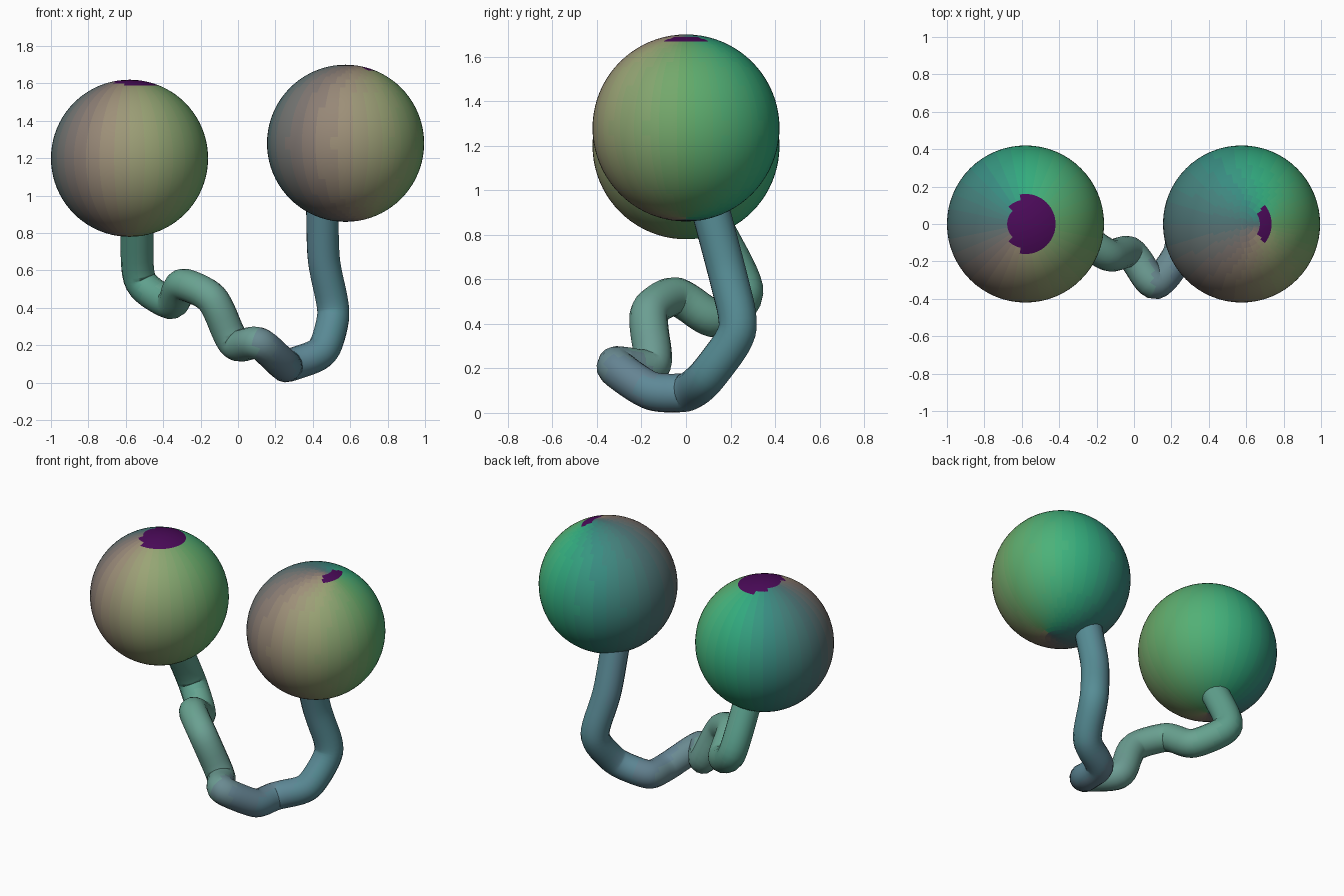
import bpy, math
from mathutils import Vector

if "Cube" in bpy.data.objects:
    bpy.data.objects.remove(bpy.data.objects["Cube"])


def material(name, rgb):
    m = bpy.data.materials.new(name)
    m.diffuse_color = (*rgb, 1)
    m.use_nodes = True
    m.node_tree.nodes["Principled BSDF"].inputs["Base Color"].default_value = m.diffuse_color
    return m


def ramp(stops, t):
    for (a, ca), (b, cb) in zip(stops, stops[1:]):
        if t <= b:
            return Vector(ca).lerp(Vector(cb), (t - a) / (b - a))
    return Vector(stops[-1][1])


# Tints running around each ball, by angle in degrees from +x
WEDGES = 32
wheel = [(0, (.13, .40, .14)), (60, (.06, .45, .20)), (90, (.03, .42, .21)),
         (130, (.04, .26, .22)), (180, (.08, .17, .18)), (225, (.24, .19, .17)),
         (250, (.34, .27, .19)), (285, (.33, .37, .18)), (360, (.13, .40, .14))]
tints = [material(f"ball_tint_{i}", ramp(wheel, (i + .5) * 360 / WEDGES))
         for i in range(WEDGES)]
purple = material("purple_patch", (.07, .003, .10))


def ball(name, centre, pole_x, patch):
    bpy.ops.mesh.primitive_uv_sphere_add(segments=64, ring_count=40, radius=.42,
                                         location=centre)
    ob = bpy.context.object
    ob.name = name
    for m in tints + [purple]:
        ob.data.materials.append(m)
    for p in ob.data.polygons:
        x, y, z = p.center
        angle = math.atan2(y, x - pole_x) % math.tau
        p.material_index = min(int(angle / math.tau * WEDGES), WEDGES - 1)
        if z > .36 and ((x - patch[0]) / patch[1]) ** 2 + (y / patch[2]) ** 2 < 1:
            p.material_index = WEDGES
    bpy.ops.object.shade_smooth()


# Two balls, the right one slightly higher
ball("left_ball", (-.58, 0, 1.20), 0, (.03, .13, .16))
ball("right_ball", (.575, 0, 1.28), .11, (.115, .03, .10))

# Bent tube joining the undersides of the balls
path = [(-.54, .10, .88), (-.54, .29, .53), (-.345, .13, .405), (-.31, -.05, .54),
        (-.13, -.18, .46), (-.02, -.135, .185), (.11, -.35, .225),
        (.25, -.16, .09), (.26, .01, .088), (.46, .09, .155),
        (.52, .25, .37), (.455, .18, .65), (.45, .10, .95)]


def round_corners(pts, cut):
    out = [pts[0]]
    for a, b in zip(pts, pts[1:]):
        out += [a.lerp(b, cut), b.lerp(a, cut)]
    return out + [pts[-1]]


pts = [Vector(p) for p in path]
for cut in (.17, .25, .25):
    pts = round_corners(pts, cut)

curve = bpy.data.curves.new("connecting_tube", 'CURVE')
curve.dimensions = '3D'
curve.bevel_depth = .087
curve.bevel_resolution = 6
curve.use_fill_caps = True
spline = curve.splines.new('POLY')
spline.points.add(len(pts) - 1)
for sp, p in zip(spline.points, pts):
    sp.co = (*p, 1)
tube = bpy.data.objects.new("connecting_tube", curve)
bpy.context.collection.objects.link(tube)
bpy.ops.object.select_all(action='DESELECT')
tube.select_set(True)
bpy.context.view_layer.objects.active = tube
bpy.ops.object.convert(target='MESH')
tube = bpy.context.object

# Tube tint drifts from green to slate to blue along x
STEPS = 12
shades = [(0, (.09, .33, .25)), (.25, (.14, .37, .28)), (.55, (.15, .33, .29)),
          (.66, (.14, .22, .28)), (.8, (.11, .25, .31)), (1, (.09, .27, .30))]
tube.data.materials.clear()
for i in range(STEPS):
    tube.data.materials.append(material(f"tube_tint_{i}", ramp(shades, (i + .5) / STEPS)))
for p in tube.data.polygons:
    t = (p.center.x + .63) / 1.24
    p.material_index = max(0, min(int(t * STEPS), STEPS - 1))
bpy.ops.object.shade_smooth()
